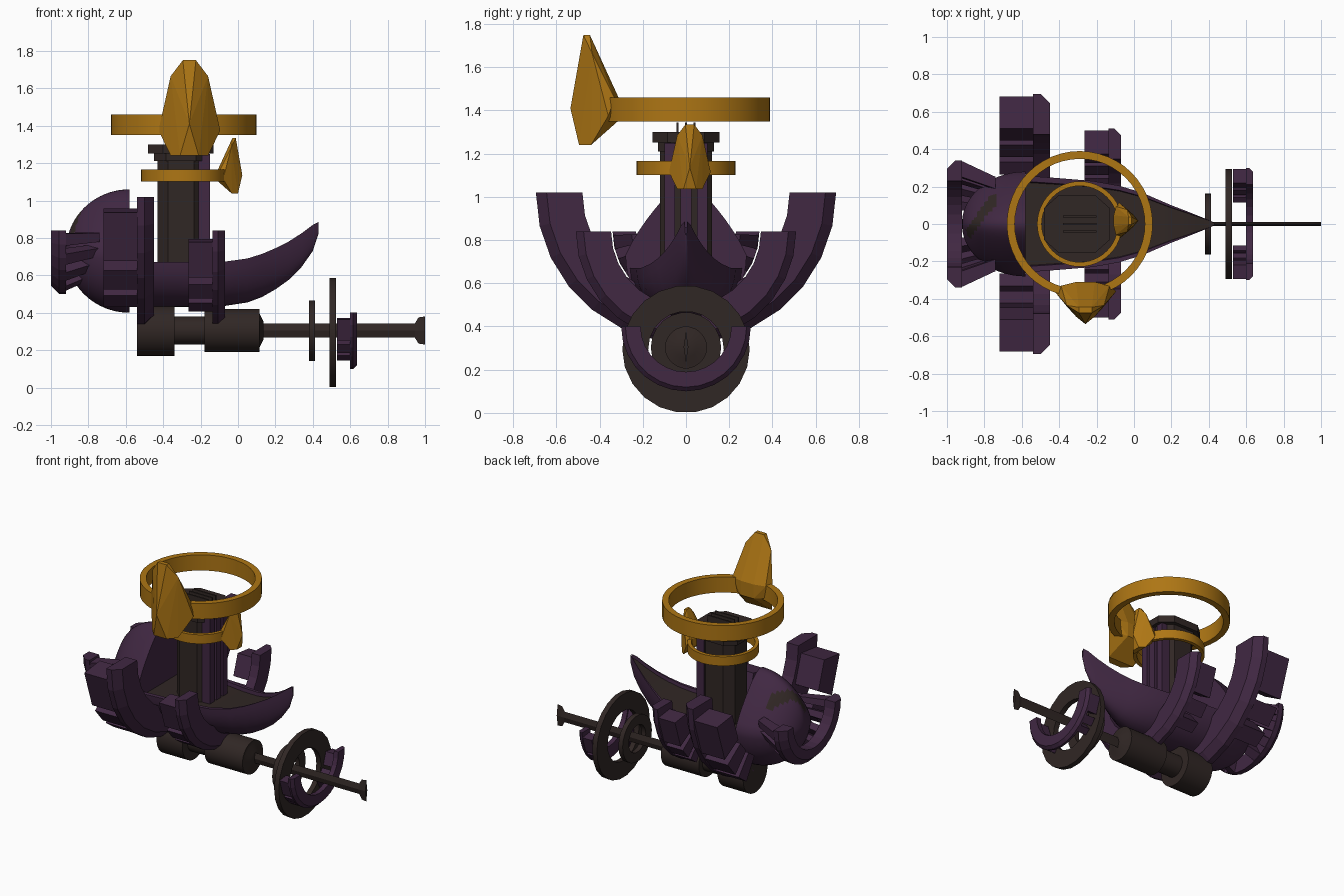
import bpy, bmesh, math
from math import sin, cos, pi, radians, sqrt
from mathutils import Matrix, Vector

old = bpy.data.objects.get("Cube")
if old:
    bpy.data.objects.remove(old, do_unlink=True)


def material(name, rgb):
    m = bpy.data.materials.new(name)
    m.use_nodes = True
    m.diffuse_color = (*rgb, 1)
    m.node_tree.nodes["Principled BSDF"].inputs["Base Color"].default_value = (*rgb, 1)
    return m


PURPLE = material("dark purple", (0.052, 0.021, 0.055))
BROWN = material("dark brown", (0.030, 0.020, 0.018))
GOLD = material("old gold", (0.42, 0.18, 0.007))


def finish(bm, name, mats, smooth=False, rule=None):
    """Turn a bmesh into an object, colouring faces by an optional rule."""
    bmesh.ops.remove_doubles(bm, verts=bm.verts, dist=1e-5)
    bmesh.ops.recalc_face_normals(bm, faces=bm.faces)
    if rule:
        for f in bm.faces:
            f.material_index = int(rule(f.calc_center_median(), f.normal))
    me = bpy.data.meshes.new(name)
    bm.to_mesh(me)
    bm.free()
    ob = bpy.data.objects.new(name, me)
    bpy.context.collection.objects.link(ob)
    for m in mats:
        me.materials.append(m)
    if smooth:
        bpy.ops.object.select_all(action='DESELECT')
        ob.select_set(True)
        bpy.context.view_layer.objects.active = ob
        bpy.ops.object.shade_smooth_by_angle(angle=radians(32))
    return ob


def loft(bm, rings, loop=False):
    """Skin closed cross-sections; loop joins the last to the first."""
    vs = [[bm.verts.new(p) for p in r] for r in rings]
    n = len(vs[0])
    pairs = list(zip(vs, vs[1:])) + ([(vs[-1], vs[0])] if loop else [])
    for a, b in pairs:
        for i in range(n):
            j = (i + 1) % n
            bm.faces.new((a[i], a[j], b[j], b[i]))
    if not loop:
        bm.faces.new(vs[0])
        bm.faces.new(vs[-1])


def sweep(bm, profile, cz=0, cx=0, start=0, end=360, steps=32, axis='X'):
    """Turn a closed (radius, along) profile about the X or Z axis."""
    full = end - start == 360
    rings = []
    for k in range(steps if full else steps + 1):
        t = radians(start + (end - start) * k / steps)
        if axis == 'X':
            rings.append([(a, r * cos(t), cz - r * sin(t)) for r, a in profile])
        else:
            rings.append([(cx + r * cos(t), r * sin(t), a) for r, a in profile])
    loft(bm, rings, full)


def box(bm, x, y, z):
    loft(bm, [[(x[0], y[0], h), (x[1], y[0], h), (x[1], y[1], h), (x[0], y[1], h)] for h in z])


# Stern dome: half shell, narrower towards its top
bm = bmesh.new()
rings = []
for k in range(21):
    u = sin(k / 20 * pi / 2) * 0.9995
    s = sqrt(1 - u * u)
    ring = []
    for i in range(48):
        a = 2 * pi * i / 48
        pinch = 1 - 0.5 * max(0, sin(a))
        ring.append((-0.58 - 0.34 * u, 0.28 * cos(a) * pinch * s, 0.73 + 0.33 * sin(a) * s))
    rings.append(ring)
loft(bm, rings)
finish(bm, "stern_dome", [PURPLE, BROWN], True,
       lambda c, n: c.z > 0.82 and c.x < -0.74 and abs(c.y - (c.x + 0.85) * 1.3) < 0.035)

# Hull: boat loft with a thin rim and sunken deck
stations = [(-0.6, 0.26, 0.67, 0.43), (-0.4, 0.245, 0.67, 0.43), (-0.22, 0.23, 0.67, 0.43),
            (-0.08, 0.205, 0.672, 0.435), (0.05, 0.165, 0.69, 0.455), (0.13, 0.13, 0.715, 0.485),
            (0.2, 0.1, 0.745, 0.525), (0.27, 0.073, 0.78, 0.575), (0.34, 0.045, 0.825, 0.645),
            (0.4, 0.022, 0.87, 0.73), (0.43, 0.006, 0.885, 0.82)]
bm = bmesh.new()
rings = []
for x, w, top, low in stations:
    ring = [(x, w * cos(pi * i / 16), top - (top - low) * sin(pi * i / 16)) for i in range(17)]
    for y, d in ((-0.88, 0), (-0.86, 0.025), (0.86, 0.025), (0.88, 0)):
        ring.append((x, w * y, top - d))
    rings.append(ring)
loft(bm, rings)
finish(bm, "hull", [PURPLE, BROWN], True,
       lambda c, n: n.z > 0.5 and abs(c.y) < 0.004 and c.z > 0.62)


# Curved half-ring arms with blocks along one side
def arm(name, cz, R, back, mid, tip, inner, spans, taper=1.0):
    bm = bmesh.new()
    cham = (tip - mid) * 0.55
    c = abs(cham)
    sweep(bm, [(R, mid), (R, tip - cham), (R - c, tip), (R * inner, tip), (R * inner, mid)],
          cz, start=0, end=180, steps=14)
    for lo, hi in spans:
        for s, e in ((lo, hi), (180 - hi, 180 - lo)):
            sweep(bm, [(R * 0.99, mid), (R * 0.99 * taper, back),
                       (R * 0.74 * taper, back), (R * 0.74, mid)],
                  cz, start=s, end=e, steps=1)
    return finish(bm, name, [PURPLE])


blocks = [(7, 30), (35, 46), (50, 59)]
arm("rear_arms", 1.02, 0.695, -0.72, -0.54, -0.45, 0.69, blocks)
arm("middle_arms", 0.84, 0.51, -0.265, -0.135, -0.07, 0.68, blocks)
arm("bow_arms", 0.40, 0.30, 0.53, 0.6, 0.635, 0.7, blocks)
arm("stern_arms", 0.84, 0.34, -0.74, -0.92, -1.0, 0.68,
    [(3, 14), (22, 33), (42, 53), (62, 73)], 0.75)

# Engine under the hull
bm = bmesh.new()
engine = [(0, -0.54), (0.135, -0.54), (0.135, -0.34), (0.075, -0.34), (0.075, -0.18),
          (0.115, -0.18), (0.115, 0.115), (0.09, 0.115), (0.05, 0.135), (0, 0.135)]
rings = []
for r, x in engine:
    r = max(r, 0.001)
    rings.append([(x, r * cos(2 * pi * i / 32), 0.305 + r * sin(2 * pi * i / 32)) for i in range(32)])
loft(bm, rings)
finish(bm, "engine", [BROWN], True)

# Thin shaft blade with a flared end
bm = bmesh.new()
loft(bm, [[(x, 0.011, 0.305), (x, 0, 0.305 + h), (x, -0.011, 0.305), (x, 0, 0.305 - h)]
          for x, h in ((0.1, 0.037), (0.945, 0.037), (0.965, 0.07), (1.0, 0.075))])
finish(bm, "shaft_blade", [BROWN])

# Bow wheels
for name, r, hole, x0, x1, cz in (("small_wheel", 0.163, 0.095, 0.38, 0.413, 0.303),
                                  ("large_wheel", 0.295, 0.175, 0.488, 0.524, 0.295)):
    bm = bmesh.new()
    sweep(bm, [(r, x0), (r, x1), (hole, x1), (hole, x0)], cz, steps=22)
    finish(bm, name, [BROWN], True)


# Mast column, caps and slats
def octagon(bm, cx, rx, ry, zs, cut=0.55):
    base = [(1, cut), (cut, 1), (-cut, 1), (-1, cut), (-1, -cut), (-cut, -1), (cut, -1), (1, -cut)]
    loft(bm, [[(cx + rx * a, ry * b, z) for a, b in base] for z in zs])


bm = bmesh.new()
octagon(bm, -0.305, 0.125, 0.12, (0.6, 1.27))
octagon(bm, -0.305, 0.175, 0.155, (1.252, 1.3))
octagon(bm, -0.305, 0.145, 0.13, (1.21, 1.253))
for y in (-0.04, 0, 0.04):
    box(bm, (-0.38, -0.2), (y - 0.005, y + 0.005), (1.29, 1.345))
finish(bm, "mast", [BROWN])
bm = bmesh.new()
for y in (-0.075, 0, 0.075):
    box(bm, (-0.21, -0.15), (y - 0.025, y + 0.025), (0.62, 1.25))
finish(bm, "mast_slats", [PURPLE])


# Gold rings, each with a faceted blade; the lower set is a turned, smaller copy
def gold_set(prefix, z, size, turn):
    place = (Matrix.Translation((-0.29, 0, z)) @ Matrix.Rotation(radians(turn), 4, 'Z')
             @ Matrix.Scale(size, 4))
    bm = bmesh.new()
    sweep(bm, [(0.39, -0.055), (0.39, 0.055), (0.348, 0.055), (0.348, -0.055)], steps=48, axis='Z')
    bm.transform(place)
    finish(bm, prefix + "_ring", [GOLD], True)
    bm = bmesh.new()
    half = [(0.035, -0.475, 0.345), (0.035, -0.445, 0.345), (0.1, -0.435, 0.26),
            (0.165, -0.36, -0.03), (0.13, -0.33, 0.05), (0.1, -0.44, -0.165),
            (0.05, -0.495, -0.165), (0.05, -0.31, 0.05), (0.05, -0.31, -0.05), (0, -0.535, 0.005)]
    for x, y, h in half:
        for s in (-1, 1):
            bm.verts.new((0.03 + s * x, y, h))
    bmesh.ops.remove_doubles(bm, verts=bm.verts, dist=1e-5)
    bmesh.ops.convex_hull(bm, input=bm.verts)
    bm.transform(place)
    finish(bm, prefix + "_ring_blade", [GOLD])


gold_set("upper", 1.405, 1.0, 0)
gold_set("lower", 1.133, 0.585, 90)
